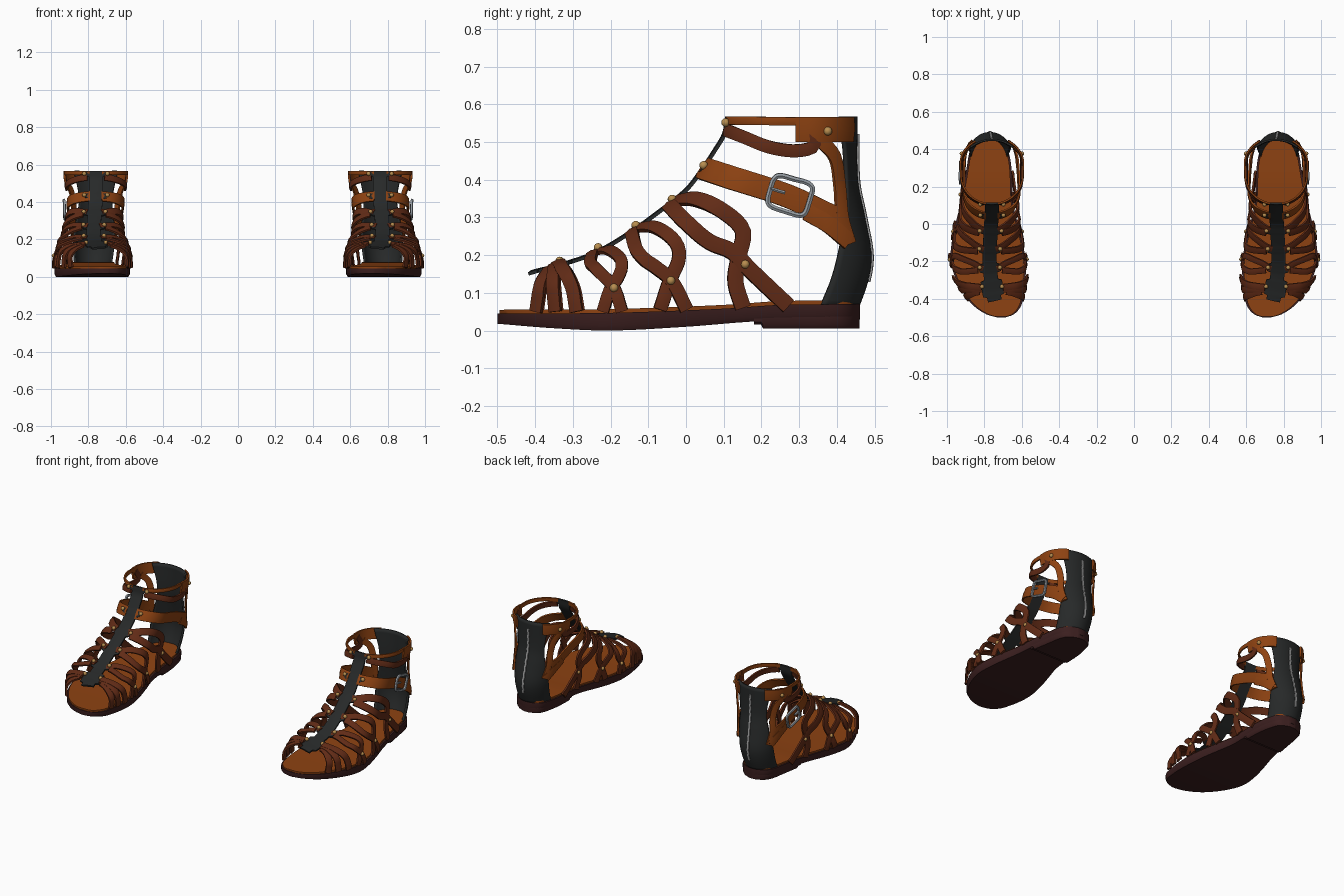
import bpy, bmesh, math
from mathutils import Vector

cube = bpy.data.objects.get("Cube")
if cube:
    bpy.data.objects.remove(cube)


def material(name, rgb, metallic=0.0):
    m = bpy.data.materials.new(name)
    m.use_nodes = True
    m.diffuse_color = (*rgb, 1)
    m.node_tree.nodes["Principled BSDF"].inputs["Base Color"].default_value = (*rgb, 1)
    return m


TAN = material("tan leather", (.27, .055, .006))
BROWN = material("brown leather", (.12, .024, .008))
BLACK = material("black leather", (.02, .022, .022))
SOLE = material("dark sole", (.045, .014, .014))
BRASS = material("brass", (.48, .27, .08))
STEEL = material("steel", (.30, .33, .36))
ZIP = material("zip grey", (.35, .35, .35))


def curve(t, pts):
    """Smooth interpolation through (t, value) pairs."""
    t = max(pts[0][0], min(pts[-1][0], t))
    n = len(pts)
    i = next((k for k in range(n - 1) if t <= pts[k + 1][0]), n - 2)

    def slope(k):
        a, b = pts[max(k - 1, 0)], pts[min(k + 1, n - 1)]
        return (b[1] - a[1]) / (b[0] - a[0])
    (x0, v0), (x1, v1) = pts[i], pts[i + 1]
    h = x1 - x0
    s = (t - x0) / h
    return (v0 * (1 + 2 * s) * (1 - s) ** 2 + v1 * s * s * (3 - 2 * s)
            + h * slope(i) * s * (1 - s) ** 2 - h * slope(i + 1) * s * s * (1 - s))


# Foot shape: sole outline, instep ridge and heel profile
INNER = [(-.5, .69), (-.485, .645), (-.44, .605), (-.38, .59), (-.3, .58), (-.2, .58), (-.1, .595),
         (0, .62), (.1, .645), (.3, .655), (.4, .675), (.44, .70), (.462, .75)]
OUTER = [(-.5, .73), (-.485, .785), (-.44, .855), (-.38, .905), (-.3, .95), (-.2, .98), (-.1, .975),
         (0, .955), (.1, .93), (.3, .895), (.4, .875), (.44, .845), (.462, .795)]
RIDGE = [(.05, -.72), (.155, -.4), (.167, -.35), (.2, -.25), (.25, -.16), (.31, -.075), (.37, 0),
         (.42, .04), (.48, .08), (.52, .103), (.57, .112)]
HEEL = [(.05, .455), (.13, .483), (.2, .492), (.3, .475), (.4, .456), (.57, .455)]
TOP = .567


def foot(y, z):
    """Centre, half width and closing factor of the foot at (y, z)."""
    yc = min(y, .36)
    lo, hi = curve(yc, INNER), curve(yc, OUTER)
    t = max(0, min(1, (z - .08) / .34))
    ankle = .145 + .015 * max(0, min(1, (z - .4) / .16))
    centre = (lo + hi) / 2 * (1 - t) + .76 * t
    half = ((hi - lo) / 2 - .005) * (1 - t) + ankle * t
    u = (y - curve(z, RIDGE)) / (.2 - .05 * t)
    v = (curve(z, HEEL) - y) / .13
    close = (1 - (1 - min(u, 1)) ** 2) * (1 - (1 - min(v, 1)) ** 2)
    return centre, half, close


def on_foot(y, z, side):
    y = min(max(y, curve(z, RIDGE) + .003), curve(z, HEEL))
    c, h, k = foot(y, z)
    return Vector((c + side * h * math.sqrt(max(k, 0)), y, z))


def normal(p):
    def f(q):
        c, h, k = foot(q.y, q.z)
        return ((q.x - c) / h) ** 2 - k
    e = .002
    axes = [Vector((e, 0, 0)), Vector((0, e, 0)), Vector((0, 0, e))]
    return Vector([f(p + a) - f(p - a) for a in axes]).normalized()


def finish(name, bm, mat):
    """Make the object and mirror it into the other shoe."""
    bmesh.ops.recalc_face_normals(bm, faces=bm.faces[:])
    me = bpy.data.meshes.new(name)
    bm.to_mesh(me)
    bm.free()
    me.materials.append(mat)
    ob = bpy.data.objects.new(name, me)
    bpy.context.collection.objects.link(ob)
    bpy.ops.object.select_all(action='DESELECT')
    ob.select_set(True)
    bpy.context.view_layer.objects.active = ob
    bpy.ops.object.shade_smooth_by_angle(angle=math.radians(40))
    mod = ob.modifiers.new("other_shoe", 'MIRROR')
    mod.use_mirror_merge = False
    return ob


def skin(bm, rings, closed=False):
    rows = [[bm.verts.new(p) for p in r] for r in rings]
    n = len(rows[0])
    pairs = list(zip(rows, rows[1:])) + ([(rows[-1], rows[0])] if closed else [])
    for a, b in pairs:
        for j in range(n):
            bm.faces.new((a[j], a[(j + 1) % n], b[(j + 1) % n], b[j]))
    if not closed:
        bm.faces.new(rows[0])
        bm.faces.new(rows[-1])


def resample(pts, n):
    d = [0]
    for a, b in zip(pts, pts[1:]):
        d.append(d[-1] + max((b - a).length, 1e-6))
    out, k = [], 0
    for i in range(n):
        t = d[-1] * i / (n - 1)
        while k < len(d) - 2 and d[k + 1] < t:
            k += 1
        out.append(pts[k].lerp(pts[k + 1], (t - d[k]) / (d[k + 1] - d[k])))
    return out


def ribbon(bm, pts, width, thick=.014, lift=0.0, closed=False):
    """Crowned leather strip that follows 3D points lying on the foot."""
    rings, n = [], len(pts)
    for i, p in enumerate(pts):
        a, b = (pts[i - 1], pts[(i + 1) % n]) if closed else (pts[max(i - 1, 0)], pts[min(i + 1, n - 1)])
        nm = normal(p)
        s = nm.cross(b - a).normalized() * ((width(p) if callable(width) else width) / 2)
        q = p + nm * lift
        ring = [q - s, q - s + nm * thick * .75, q + nm * thick, q + s + nm * thick * .75, q + s]
        rings.append([(v.x, v.y, min(v.z, TOP)) for v in ring])
    skin(bm, rings, closed)


def strap(bm, path, side, width, n=20, **kw):
    """Strip through (y, z) points of the side profile."""
    ks = range(len(path))
    ys, zs = [(k, path[k][0]) for k in ks], [(k, path[k][1]) for k in ks]
    ts = [(len(path) - 1) * i / 120 for i in range(121)]
    ribbon(bm, resample([on_foot(curve(t, ys), curve(t, zs), side) for t in ts], n), width, **kw)


# Sole, heel block and insole
def plate(name, y0, y1, low, high, inset, mat):
    bm, rings = bmesh.new(), []
    for i in range(49):
        y = (y0 + y1) / 2 - (y1 - y0) / 2 * math.cos(math.pi * i / 48)
        a, b = curve(y, INNER), curve(y, OUTER)
        a, b = min(a + inset, (a + b) / 2 - .004), max(b - inset, (a + b) / 2 + .004)
        l, h = low(y), high(y)
        rings.append([(a + .008, y, l), (a, y, l + .3 * (h - l)), (a, y, h), (b, y, h),
                      (b, y, l + .3 * (h - l)), (b - .008, y, l)])
    skin(bm, rings)
    finish(name, bm, mat)


def sole_top(y):
    return curve(y, [(-.5, .045), (-.2, .047), (.1, .058), (.25, .068), (.47, .07)])


def sole_bottom(y):
    return curve(y, [(-.5, .018), (-.35, .006), (-.2, 0), (0, .01), (.2, .025), (.47, .03)])


plate("sole", -.5, .462, sole_bottom, sole_top, 0, SOLE)
plate("heel_block", .18, .46, lambda y: .016 if y < .2 else .006, lambda y: .04, .003, SOLE)
plate("insole", -.494, .452, lambda y: sole_top(y) - .005, lambda y: sole_top(y) + .01, .01, TAN)

# Front straps, looped and crossed on both sides of the foot
LOOPS = {
    "toe": (.036, [[(-.36, .16), (-.383, .12), (-.395, .05)], [(-.345, .165), (-.348, .12), (-.342, .05)],
                   [(-.335, .168), (-.30, .12), (-.285, .05)]]),
    "ball": (.032, [[(-.235, .205), (-.2, .208), (-.17, .18), (-.18, .14), (-.2, .11), (-.22, .05)],
                    [(-.245, .197), (-.25, .17), (-.22, .145), (-.19, .11), (-.17, .05)]]),
    "arch": (.036, [[(-.13, .268), (-.08, .27), (-.03, .235), (-.02, .19), (-.045, .13), (-.07, .055)],
                    [(-.14, .255), (-.125, .2), (-.08, .165), (-.04, .13), (0, .055)]]),
    "instep": (.042, [[(-.03, .34), (.03, .345), (.1, .315), (.15, .265), (.14, .2), (.13, .13), (.15, .06)],
                      [(-.04, .327), (0, .285), (.06, .235), (.12, .21), (.17, .16), (.27, .065)]]),
    "ankle": (.034, [[(.112, .53), (.16, .51), (.22, .487), (.29, .477), (.34, .492), (.315, .54)]]),
}
for key, (w, paths) in LOOPS.items():
    bm = bmesh.new()
    for side in (-1, 1):
        for i, path in enumerate(paths):
            strap(bm, path, side, w, n=28, lift=.004 * i)
    finish(key + "_straps", bm, BROWN)

# Tan bands: buckle strap, top band and quarter edging
BANDS = {
    "buckle_strap": [(.062, [(.045, .428), (.12, .405), (.27, .357), (.4, .295)])],
    "top_band": [(.022, [(.112, .556), (.2, .556), (.31, .555)]), (.066, [(.29, .534), (.36, .534), (.435, .534)])],
    "quarter_edge": [(.036, [(.355, .505), (.392, .46), (.405, .38), (.412, .3), (.432, .23)]),
                     (.045, [(.32, .315), (.375, .282), (.428, .235)])],
}
for key, parts in BANDS.items():
    bm = bmesh.new()
    for side in (-1, 1):
        for i, (w, path) in enumerate(parts):
            strap(bm, path, side, w, lift=.003 * i, thick=.012)
    finish(key, bm, TAN)

# Black tongue along the instep, wider at each stud
STUD_Z = [.17, .207, .267, .337, .43, .55]


def ridge_point(z):
    y = curve(z, RIDGE)
    return Vector((foot(y, z)[0], y, z))


bm = bmesh.new()
spine = resample([ridge_point(.152 + (TOP - .152) * i / 150) for i in range(151)], 90)
ribbon(bm, spine, lambda p: .115 if min(abs(p.z - z) for z in STUD_Z) < .011 else .075, thick=.012, lift=-.004)
finish("tongue", bm, BLACK)

# Black heel counter wrapped round the back
EDGE = [(.06, .355), (.13, .385), (.2, .405), (.3, .425), (.45, .425), (.57, .412)]
bm, rows = bmesh.new(), []
for i in range(25):
    z = .06 + (TOP - .06) * i / 24
    back, edge = curve(z, HEEL), curve(z, EDGE)
    pts = [on_foot(back - (back - edge) * (k / 12) ** 2, z, 1 if k > 0 else -1) for k in range(-12, 13)]
    rows.append([bm.verts.new(p) for p in pts])
for a, b in zip(rows, rows[1:]):
    for j in range(24):
        bm.faces.new((a[j], a[j + 1], b[j + 1], b[j]))
counter = finish("heel_counter", bm, BLACK)
counter.modifiers.new("leather", 'SOLIDIFY').thickness = .01

# Zip down the back seam
bm = bmesh.new()
seam = []
for i in range(40):
    z = .13 + .39 * i / 39
    y = curve(z, HEEL)
    seam.append(Vector((foot(y, z)[0] + .002 * math.sin(i * 1.7), y, z)))
ribbon(bm, seam, .011, thick=.006)
finish("zip", bm, ZIP)

# Buckle frame and prong on the outer side
bm, frame = bmesh.new(), []
tilt = math.radians(-17)
for i in range(40):
    a = math.tau * i / 40
    c, s = math.cos(a), math.sin(a)
    y, z = .054 * math.copysign(abs(c) ** .4, c), .046 * math.copysign(abs(s) ** .4, s)
    frame.append(on_foot(.275 + y * math.cos(tilt) - z * math.sin(tilt),
                         .36 + y * math.sin(tilt) + z * math.cos(tilt), 1))
ribbon(bm, frame, .013, thick=.014, lift=.018, closed=True)
strap(bm, [(.222, .378), (.24, .372), (.262, .366)], 1, .009, n=6, thick=.012, lift=.02)
finish("buckle", bm, STEEL)

# Brass studs along the tongue and on the strap crossings
bm = bmesh.new()
for side in (-1, 1):
    spots = [on_foot(y, z, side) for y, z in [(-.19, .11), (-.043, .13), (.155, .175), (.37, .53)]]
    for z in STUD_Z:
        y = curve(z, RIDGE)
        c, h, k = foot(y, z)
        spots.append(on_foot(y + .18 * (1 - math.sqrt(1 - (.052 / h) ** 2)), z, side))
    for p in spots:
        nm = normal(p)
        ball = bmesh.ops.create_uvsphere(bm, u_segments=12, v_segments=8, radius=.0115)
        bmesh.ops.translate(bm, verts=ball["verts"], vec=p + nm * .015)
finish("studs", bm, BRASS)
